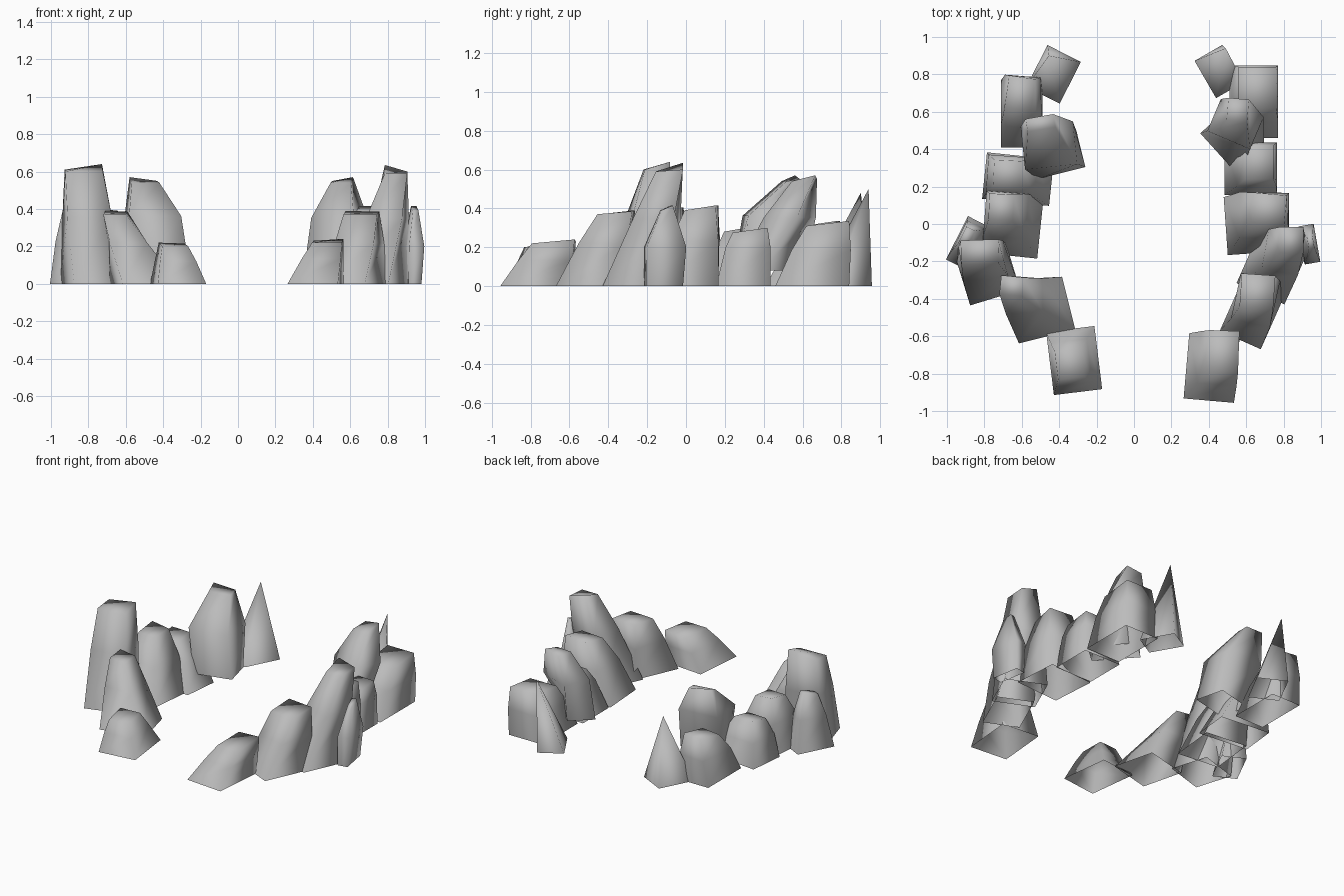
import bpy, math

stone = bpy.data.materials.new("grey stone")
stone.diffuse_color = (0.5, 0.5, 0.5, 1)


def ring(cx, cy, w, d, deg):
    """Four corners of a turned rectangle: front left, front right, back right, back left."""
    c, s = math.cos(math.radians(deg)), math.sin(math.radians(deg))
    pts = [(-w / 2, -d / 2), (w / 2, -d / 2), (w / 2, d / 2), (-w / 2, d / 2)]
    return [(cx + x * c - y * s, cy + x * s + y * c) for x, y in pts]


def rock(name, base, top, height, bulge=1.1, z0=0.0, rise=(0.015, 0.015), t=0.58, mid=None):
    """Leaning block: base ring, swollen middle ring, small top; open below.
    rise lifts the back right and back left corners of the top."""
    if mid is None:
        mid = [b + (a - b) * t for a, b in zip(top, base)]
        mid[2] *= bulge
        mid[3] *= bulge
    verts = [(x, y, z0) for x, y in ring(*base)]
    verts += [(x, y, z0 + (height - z0) * t) for x, y in ring(*mid)]
    lift = (-0.01, -0.01, *rise)
    verts += [(x, y, height + h) for (x, y), h in zip(ring(*top), lift)]
    faces = [(r + i, r + (i + 1) % 4, r + 4 + (i + 1) % 4, r + 4 + i)
             for r in (0, 4) for i in range(4)]
    faces.append((8, 9, 10, 11))
    finish(name, verts, faces)


def spike(name, base, apex):
    """Pointed shard on a four-sided base."""
    verts = [(x, y, 0) for x, y in ring(*base)] + [apex]
    finish(name, verts, [(i, (i + 1) % 4, 4) for i in range(4)])


def finish(name, verts, faces):
    """Softly shaded mesh object."""
    me = bpy.data.meshes.new(name)
    me.from_pydata(verts, [], faces)
    me.materials.append(stone)
    me.shade_smooth()
    bpy.context.collection.objects.link(bpy.data.objects.new(name, me))


# Left arc, front to back: base and top are (x, y, width, depth, turn)
rock("left_front_rock", (-0.32, -0.73, 0.26, 0.34, 7), (-0.345, -0.75, 0.14, 0.15, 7), 0.21, 1.02, rise=(0.005, 0.01))
rock("left_second_rock", (-0.50, -0.46, 0.31, 0.29, 14), (-0.655, -0.33, 0.12, 0.10, -6), 0.38, 1.0, rise=(0.005, 0.01))
rock("left_tall_rock", (-0.78, -0.27, 0.28, 0.26, 17), (-0.825, -0.15, 0.20, 0.13, 2), 0.61, 1.03, rise=(0.03, 0))
rock("left_outer_rock", (-0.875, -0.11, 0.16, 0.26, -27), (-0.895, -0.07, 0.05, 0.10, -27), 0.39)
rock("left_middle_rock", (-0.65, -0.01, 0.30, 0.32, -6), (-0.71, 0.09, 0.13, 0.14, -3), 0.39, 1.12, rise=(0, 0.015))
rock("left_low_rock", (-0.62, 0.24, 0.36, 0.25, -6), (-0.68, 0.27, 0.14, 0.14, -3), 0.29, 1.12)
rock("left_leaning_rock", (-0.41, 0.37, 0.26, 0.20, 14), (-0.50, 0.54, 0.15, 0.07, 10), 0.55, z0=0.08,
     rise=(0, 0.02), t=0.6, mid=(-0.455, 0.42, 0.28, 0.23, 6))
rock("left_back_rock", (-0.60, 0.59, 0.22, 0.36, 0), (-0.61, 0.70, 0.14, 0.17, -8), 0.32)
spike("left_spike", (-0.43, 0.80, 0.20, 0.25, -27), (-0.455, 0.90, 0.48))

# Right arc, front to back
rock("right_front_rock", (0.415, -0.77, 0.27, 0.35, -5), (0.48, -0.68, 0.16, 0.22, -2), 0.23, 1.01, rise=(0.01, 0))
rock("right_second_rock", (0.635, -0.47, 0.24, 0.33, -24), (0.66, -0.36, 0.18, 0.18, -4), 0.38, 1.04, rise=(0.005, 0.01))
rock("right_tall_rock", (0.735, -0.24, 0.28, 0.29, -24), (0.845, -0.085, 0.12, 0.14, 0), 0.60, 1.05, rise=(0, 0.035))
rock("right_outer_rock", (0.93, -0.115, 0.07, 0.19, 10), (0.945, -0.10, 0.03, 0.06, 10), 0.40, 1.65, t=0.5)
rock("right_middle_rock", (0.655, 0.0, 0.33, 0.31, 4), (0.725, 0.08, 0.17, 0.16, -5), 0.40)
rock("right_low_rock", (0.625, 0.295, 0.28, 0.28, 0), (0.67, 0.33, 0.15, 0.18, 0), 0.285, t=0.7)
rock("right_leaning_rock", (0.525, 0.43, 0.31, 0.18, -48), (0.555, 0.61, 0.11, 0.12, -5), 0.55, 1.28, 0.08, rise=(0.02, 0))
rock("right_back_rock", (0.64, 0.65, 0.26, 0.38, 0), (0.66, 0.73, 0.20, 0.22, 0), 0.32, 1.06)
spike("right_spike", (0.455, 0.815, 0.17, 0.23, 30), (0.49, 0.94, 0.50))
